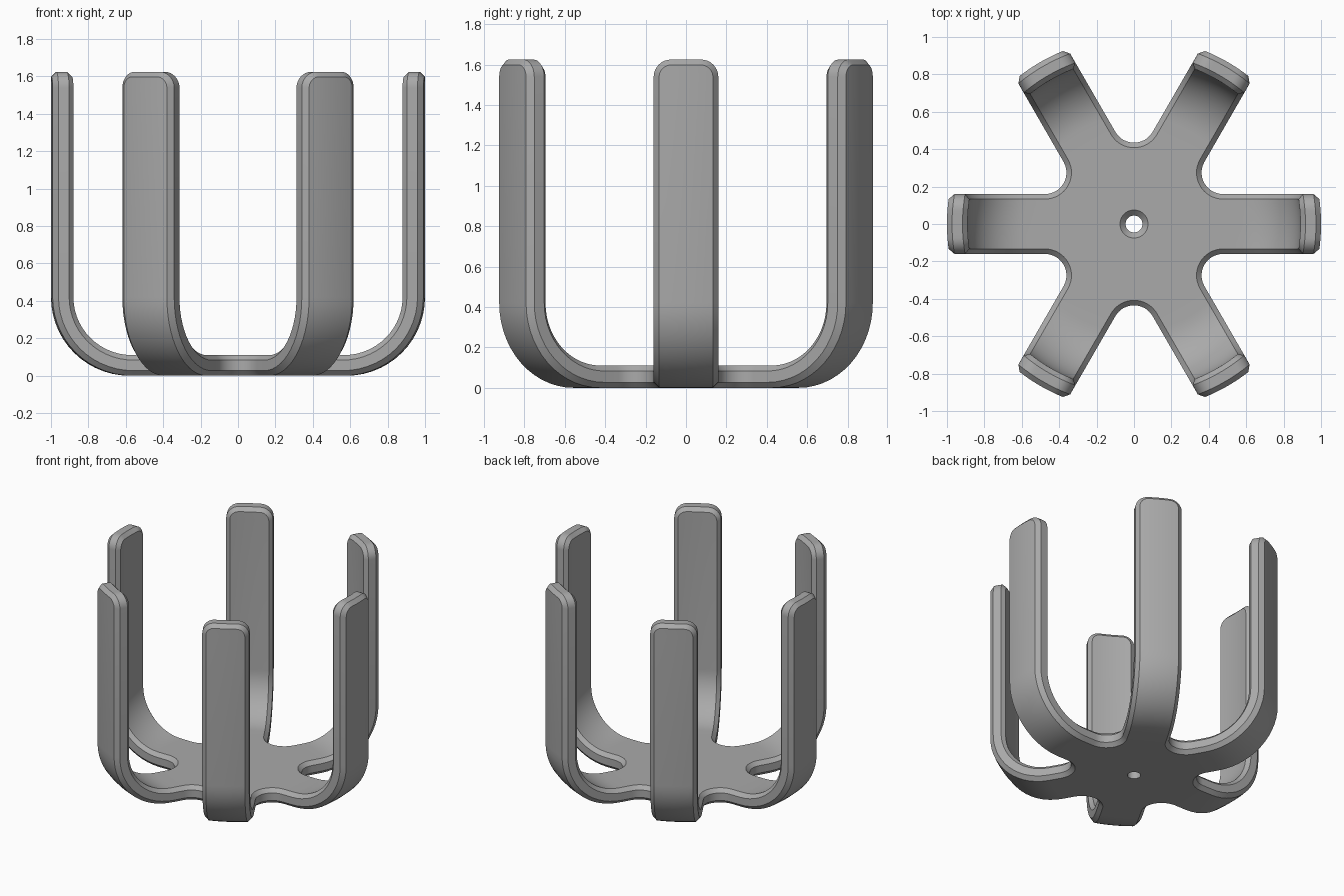
import bpy, bmesh
from math import sin, cos, pi, sqrt, radians
from mathutils import Matrix

if "Cube" in bpy.data.objects:
    bpy.data.objects.remove(bpy.data.objects["Cube"], do_unlink=True)

ARMS, THICK, CH = 6, 0.11, 0.027        # arm count, wall thickness, chamfer
HALF_W, BEND, HEIGHT = 0.16, 0.42, 1.625
NOTCH_R, TIP_R = 0.115, 0.085
HOLE_R, SINK_R = 0.045, 0.075
LAT = 8                                  # lateral divisions
FRACS = [2 * i / LAT - 1 for i in range(LAT + 1)]
notch_c = (HALF_W + NOTCH_R) / sin(pi / ARMS)


def bent(rho, z_of):
    """Row on the revolved shell: maps (half-width w, depth d) to a point."""
    def point(w, d, inset):
        r, z = rho(d), z_of(d, inset)
        return (sqrt(r * r - w * w), w, z)
    return point


# Each row is (half-width function of inset, point function)
rows = []

# Notch fillet between neighbouring arms
for i in range(9):
    a = pi + pi / ARMS + (pi / 2 - pi / ARMS) * i / 8
    def half(inset, a=a):
        return notch_c * sin(pi / ARMS) + (NOTCH_R + inset) * sin(a)
    def flat(w, d, inset, a=a):
        return (notch_c * cos(pi / ARMS) + (NOTCH_R + inset) * cos(a), w, d)
    rows.append((half, flat))

# Curved bend from floor to upright
for i in range(15):
    a = pi / 2 * i / 14
    rows.append((lambda s: HALF_W - s, bent(
        lambda d, a=a: 1 - BEND + (BEND - d) * sin(a),
        lambda d, s, a=a: BEND - (BEND - d) * cos(a))))

# Upright with rounded tip corners
for i in range(9):
    b = pi / 2 * i / 8
    rows.append((
        lambda s, b=b: HALF_W - TIP_R + (TIP_R - s) * cos(b),
        bent(lambda d: 1 - d,
             lambda d, s, b=b: HEIGHT - TIP_R + (TIP_R - s) * sin(b))))


def ring(row):
    """Closed chamfered cross-section: inner face, edge, outer face, edge."""
    half, pt = row
    q, p = half(CH), half(0)
    return ([pt(q * f, THICK, CH) for f in FRACS]
            + [pt(p, THICK - CH, 0), pt(p, CH, 0)]
            + [pt(q * f, 0, CH) for f in reversed(FRACS)]
            + [pt(-p, CH, 0), pt(-p, THICK - CH, 0)])


def bridge(bm, lines, closed=False):
    grid = [[bm.verts.new(p) for p in line] for line in lines]
    for a, b in zip(grid, grid[1:]):
        n = len(a)
        for j in range(n if closed else n - 1):
            k = (j + 1) % n
            bm.faces.new((a[j], a[k], b[k], b[j]))


def hole_line(r, z):
    return [(r * cos(f * pi / ARMS), r * sin(f * pi / ARMS), z) for f in FRACS]


bm = bmesh.new()
rings = [ring(r) for r in rows]
bridge(bm, rings, closed=True)

# Chamfered cap on the tip
half, pt = rows[-1]
q, p = half(CH), half(0)
bridge(bm, [[pt(p * f, d, s) for f in FRACS]
            for d, s in ((THICK, CH), (THICK - CH, 0), (CH, 0), (0, CH))])

# Hub sector with countersunk centre hole
inner = rings[0][:LAT + 1]
outer = rings[0][LAT + 3:2 * LAT + 4][::-1]
bridge(bm, [inner, hole_line(SINK_R, THICK),
            hole_line(HOLE_R, THICK - 0.03), hole_line(HOLE_R, 0), outer])

# Repeat the sector around the axis and weld
sector = bm.verts[:] + bm.edges[:] + bm.faces[:]
for i in range(1, ARMS):
    copy = bmesh.ops.duplicate(bm, geom=sector)["geom"]
    bmesh.ops.rotate(bm, cent=(0, 0, 0),
                     matrix=Matrix.Rotation(2 * pi * i / ARMS, 3, 'Z'),
                     verts=[v for v in copy if isinstance(v, bmesh.types.BMVert)])
bmesh.ops.remove_doubles(bm, verts=bm.verts, dist=0.0005)
bmesh.ops.recalc_face_normals(bm, faces=bm.faces)

mesh = bpy.data.meshes.new("six_arm_holder")
bm.to_mesh(mesh)
bm.free()
holder = bpy.data.objects.new("six_arm_holder", mesh)
bpy.context.collection.objects.link(holder)

# Grey material
grey = bpy.data.materials.new("grey")
grey.use_nodes = True
colour = (0.4, 0.4, 0.4, 1)
grey.diffuse_color = colour
grey.node_tree.nodes["Principled BSDF"].inputs["Base Color"].default_value = colour
mesh.materials.append(grey)

bpy.ops.object.select_all(action='DESELECT')
holder.select_set(True)
bpy.context.view_layer.objects.active = holder
bpy.ops.object.shade_smooth_by_angle(angle=radians(25))
